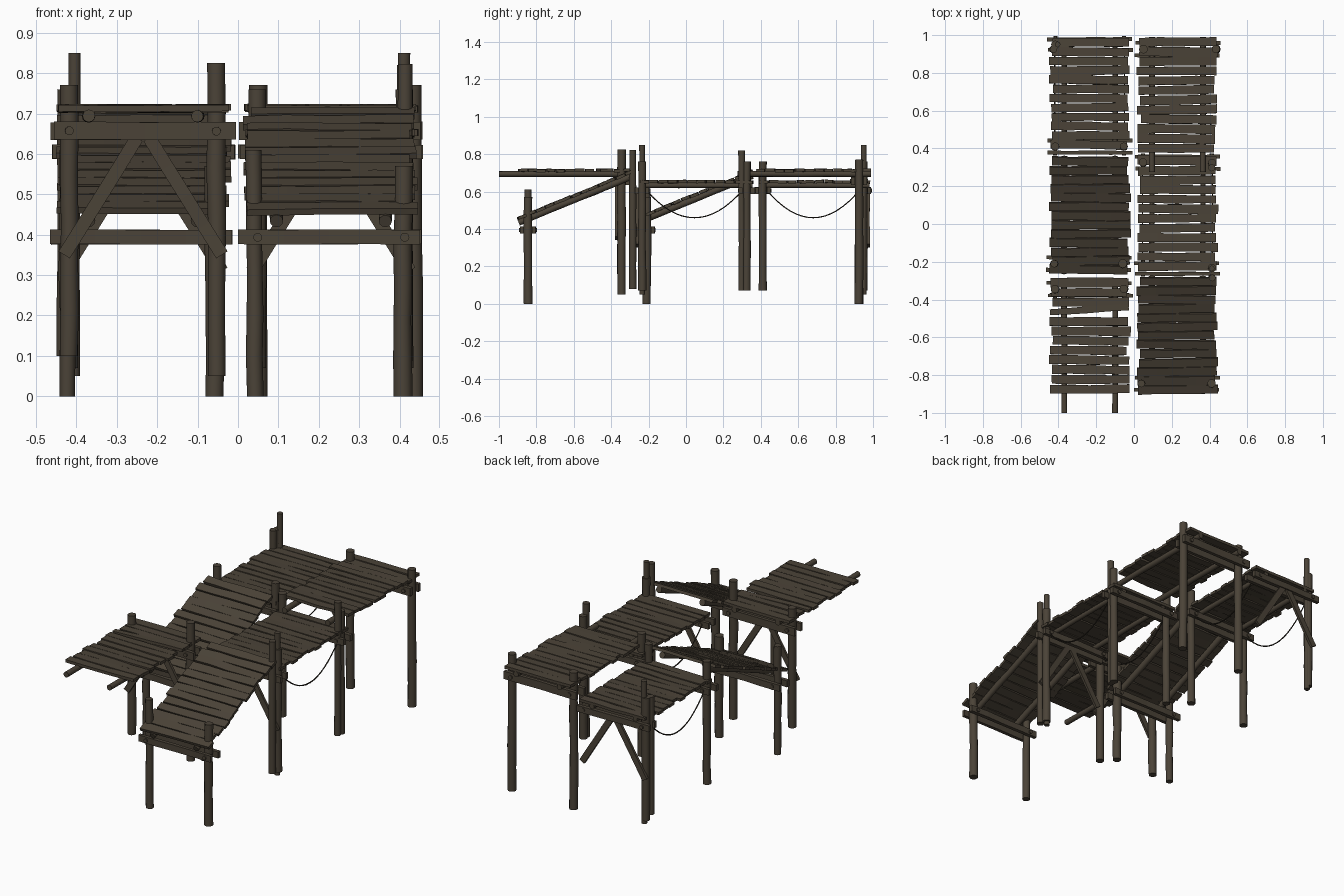
import bpy, bmesh, math, random
from mathutils import Vector, Matrix

if "Cube" in bpy.data.objects:
    bpy.data.objects.remove(bpy.data.objects["Cube"])

random.seed(7)
rnd = random.uniform


def material(name, col):
    m = bpy.data.materials.new(name)
    m.diffuse_color = (*col, 1)
    m.use_nodes = True
    m.node_tree.nodes["Principled BSDF"].inputs["Base Color"].default_value = m.diffuse_color
    return m


WOOD = material("weathered wood", (0.070, 0.056, 0.039))
ROPE = material("dark rope", (0.030, 0.024, 0.016))


def finish(bm, name, mat=WOOD, smooth=False):
    bmesh.ops.recalc_face_normals(bm, faces=bm.faces)
    me = bpy.data.meshes.new(name)
    bm.to_mesh(me)
    bm.free()
    me.materials.append(mat)
    ob = bpy.data.objects.new(name, me)
    bpy.context.collection.objects.link(ob)
    if smooth:
        bpy.context.view_layer.objects.active = ob
        ob.select_set(True)
        bpy.ops.object.shade_smooth_by_angle(angle=math.radians(40))
        ob.select_set(False)
    return ob


def log(bm, a, b, r, rings=5, sides=12):
    """Round timber from a to b with a slightly uneven outline."""
    a, b = Vector(a), Vector(b)
    q = (b - a).to_track_quat('Z', 'Y')
    loops = []
    for i in range(rings):
        t = i / (rings - 1)
        rr = r * rnd(0.93, 1.05)
        off = Vector((rnd(-1, 1), rnd(-1, 1), 0)) * r * 0.07
        c = a.lerp(b, t)
        loops.append([bm.verts.new(c + q @ (off + Vector((
            rr * math.cos(k * math.tau / sides), rr * math.sin(k * math.tau / sides), 0))))
            for k in range(sides)])
    for l0, l1 in zip(loops, loops[1:]):
        for k in range(sides):
            n = (k + 1) % sides
            bm.faces.new((l0[k], l0[n], l1[n], l1[k]))
    bm.faces.new(loops[0][::-1])
    bm.faces.new(loops[-1])


def board(bm, centre, size, rot=Matrix(), jit=0.0):
    """Sawn board, split along x so that its edges can wander."""
    sx, sy, sz = size
    n = 5
    loops = []
    for i in range(n):
        x = (i / (n - 1) - 0.5) * sx
        dz = rnd(-jit, jit) * 0.5
        w0, w1 = sy / 2 + rnd(-jit, jit), sy / 2 + rnd(-jit, jit)
        pts = ((-w0, -sz / 2), (w1, -sz / 2), (w1, sz / 2), (-w0, sz / 2))
        loops.append([bm.verts.new(Vector(centre) + rot @ Vector((x, y, z + dz))) for y, z in pts])
    for l0, l1 in zip(loops, loops[1:]):
        for k in range(4):
            bm.faces.new((l0[k], l0[(k + 1) % 4], l1[(k + 1) % 4], l1[k]))
    bm.faces.new(loops[0])
    bm.faces.new(loops[-1])


def deck(name, cx, a, b, skip=None):
    """Planks laid from a=(y,z) to b=(y,z); skip opens a gap with one skewed plank."""
    bm = bmesh.new()
    dy, dz = b[0] - a[0], b[1] - a[1]
    length, ang = math.hypot(dy, dz), math.atan2(dz, dy)
    n = round(length / 0.0505)
    for i in range(n):
        t = (i + 0.5) / n
        yaw = rnd(-0.02, 0.02)
        shift = 0
        if i == skip:
            yaw, shift = 0.07, 0.012
        rot = (Matrix.Rotation(ang, 4, 'X') @ Matrix.Rotation(yaw, 4, 'Z')
               @ Matrix.Rotation(rnd(-0.04, 0.04), 4, 'X'))
        width = 0.034 if i == skip else length / n * rnd(0.86, 0.96)
        board(bm, (cx + rnd(-0.008, 0.008), a[0] + dy * t + shift, a[1] + dz * t + rnd(-0.002, 0.002)),
              (rnd(0.40, 0.425), width, 0.016), rot, 0.0025)
    finish(bm, name)


def rails(name, cx, a, b, r=0.016):
    bm = bmesh.new()
    for s in (-0.135, 0.135):
        log(bm, (cx + s, *a), (cx + s, *b), r, 7)
    finish(bm, name, smooth=True)


def posts(name, items):
    """items: (x, y, bottom, top, radius)"""
    bm = bmesh.new()
    for x, y, z0, z1, r in items:
        log(bm, (x, y, z0), (x + rnd(-.003, .003), y, z1), r, 7)
    finish(bm, name, smooth=True)


def crossbeams(name, cx, y, z, gap=0.035, h=0.04):
    """Pair of beams clamping the posts, with round bolt heads."""
    bm = bmesh.new()
    for s in (-1, 1):
        board(bm, (cx + rnd(-.006, .006), y + s * gap, z), (0.45, 0.02, h), Matrix(), 0.002)
        for dx in (-0.182, 0.182):
            log(bm, (cx + dx, y + s * gap, z), (cx + dx, y + s * (gap + 0.016), z), 0.011, 2, 10)
    finish(bm, name)


def braces(name, cx, y, ztop):
    """Two diagonals rising from the posts to the beam centre."""
    bm = bmesh.new()
    for s in (-1, 1):
        a, b = Vector((cx + s * 0.195, y, ztop - 0.29)), Vector((cx + s * 0.015, y, ztop))
        d = b - a
        rot = Matrix.Rotation(-math.atan2(d.z, d.x), 4, 'Y')
        board(bm, (a + b) / 2, (d.length, 0.014, 0.033), rot, 0.001)
    finish(bm, name)


def ropes(name, cx, y0, y1, z, sag):
    bm = bmesh.new()
    for s in (-0.185, 0.185):
        pts = []
        for i in range(17):
            t = i / 16
            pts.append((cx + s, y0 + (y1 - y0) * t, z - sag * 4 * t * (1 - t)))
        for p, q in zip(pts, pts[1:]):
            log(bm, p, q, 0.0035, 2, 6)
    finish(bm, name, ROPE, True)


def high_platform(side, cx, y, gap=None):
    """Level deck on two rails, carried by one post frame near its far end."""
    rails(side + "_platform_rails", cx, (y, 0.694), (y + 0.715, 0.694))
    deck(side + "_platform_planks", cx, (y + 0.10, 0.713), (y + 0.715, 0.713), gap)


def ramp(side, cx, y):
    """Sloping deck with a low post frame at its foot."""
    rails(side + "_ramp_rails", cx, (y - 0.05, 0.434), (y + 0.565, 0.685), 0.017)
    deck(side + "_ramp_planks", cx, (y - 0.055, 0.455), (y + 0.565, 0.709))
    posts(side + "_ramp_posts", [(cx - 0.188, y, 0, 0.61, 0.020), (cx + 0.178, y, 0, 0.57, 0.023)])
    crossbeams(side + "_ramp_beams", cx, y, 0.394, 0.032, 0.036)


def rope_span(side, cx, y0, y1, front):
    """Lower level deck between two post frames, sagging ropes underneath."""
    s = -1 if front else 1
    yb, yp = (y0, y1) if front else (y1, y0)
    rails(side + "_span_rails", cx, (y0 + 0.0, 0.633), (y1 + 0.03, 0.633), 0.014)
    deck(side + "_span_planks", cx, (y0 - 0.015, 0.652), (y1 + 0.035, 0.652))
    ropes(side + "_span_ropes", cx, y0 + 0.02, y1 - 0.02, 0.61, 0.15)
    posts(side + "_span_braced_posts", [
        (cx - s * 0.182, yb, 0.07, 0.76, 0.021), (cx - -s * -0.0 + s * -0.0 + (0.178 if cx > 0 else -0.172), yb, 0.05, 0.85, 0.015)])
    posts(side + "_span_plain_posts", [
        (cx - 0.182, yp, 0.07, 0.76, 0.021), (cx + 0.182, yp, 0.07, 0.76, 0.021)])
    crossbeams(side + "_span_braced_beams", cx, yb, 0.605, 0.028, 0.035)
    crossbeams(side + "_span_plain_beams", cx, yp, 0.605, 0.032, 0.035)
    braces(side + "_span_braces", cx, yb + s * 0.025, 0.60)


L, R = -0.235, 0.23

# left walkway: platform, ramp, rope span
high_platform("left", L, -1.0, 8)
posts("left_platform_posts", [(-0.418, -0.345, 0.10, 0.77, 0.023), (-0.053, -0.345, 0.05, 0.825, 0.023)])
crossbeams("left_platform_beams", L, -0.345, 0.657, 0.033, 0.044)
braces("left_platform_braces", L, -0.373, 0.64)
ramp("left", L, -0.21)
rope_span("left", L, 0.41, 0.95, False)
posts("left_span_extra_post", [(-0.43, 0.925, 0.10, 0.76, 0.019)])

# right walkway: ramp, rope span, platform
ramp("right", R, -0.845)
rope_span("right", R, -0.235, 0.325, True)
posts("right_span_extra_posts", [(0.412, -0.285, 0.08, 0.822, 0.019), (0.41, 0.298, 0.07, 0.82, 0.018)])
high_platform("right", R, 0.275)
posts("right_platform_posts", [(0.05, 0.925, 0, 0.77, 0.022), (0.435, 0.925, 0, 0.77, 0.023)])
crossbeams("right_platform_beams", R, 0.925, 0.657, 0.033, 0.044)
